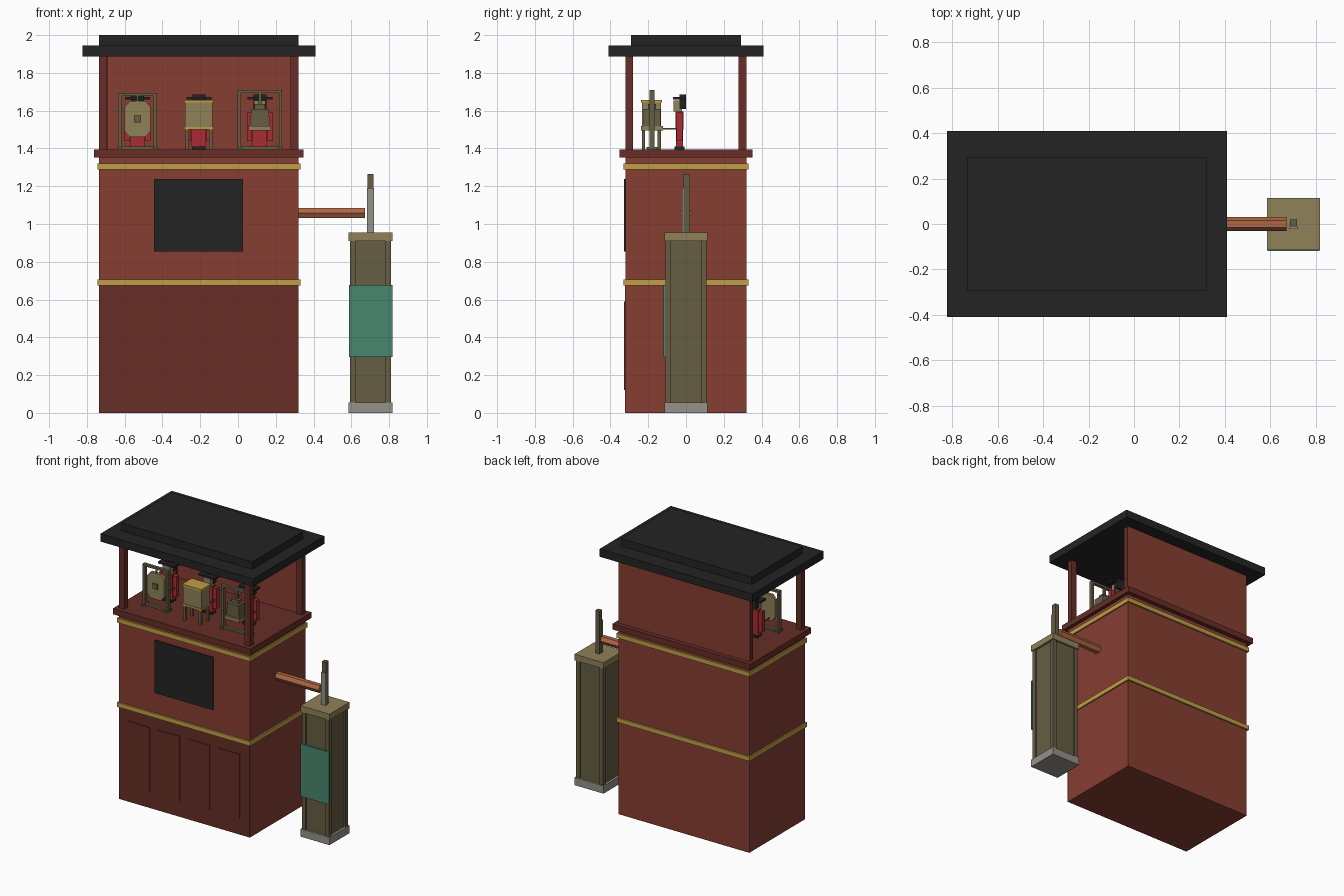
import bpy, bmesh, math

if "Cube" in bpy.data.objects:
    bpy.data.objects.remove(bpy.data.objects["Cube"])


def mat(name, hex_code):
    m = bpy.data.materials.new(name)
    rgb = [int(hex_code[i:i + 2], 16) / 255 for i in (0, 2, 4)]
    lin = [c / 12.92 if c <= 0.04045 else ((c + 0.055) / 1.055) ** 2.4 for c in rgb]
    m.diffuse_color = (*lin, 1)
    m.use_nodes = True
    m.node_tree.nodes["Principled BSDF"].inputs["Base Color"].default_value = m.diffuse_color
    return m


RED = mat("brick red", "863d31")
DARK = mat("dark red", "672e26")
GOLD = mat("gold", "c09f45")
BLACK = mat("black", "242424")
OLIVE = mat("dark olive", "665d42")
TAN = mat("tan", "8f8259")
GREY = mat("grey", "95928a")
GREEN = mat("green", "48866c")
COPPER = mat("copper", "af6744")
CRIMSON = mat("crimson", "a82c33")


def finish(name, bm, material):
    bmesh.ops.recalc_face_normals(bm, faces=bm.faces)
    me = bpy.data.meshes.new(name)
    bm.to_mesh(me)
    bm.free()
    me.materials.append(material)
    ob = bpy.data.objects.new(name, me)
    bpy.context.collection.objects.link(ob)
    return ob


def box(name, x, y, z, material):
    """Box from (min, max) ranges."""
    bm = bmesh.new()
    bmesh.ops.create_cube(bm, size=1)
    for v in bm.verts:
        v.co = [r[0] + (c + 0.5) * (r[1] - r[0]) for c, r in zip(v.co, (x, y, z))]
    return finish(name, bm, material)


def prism(name, points, depth, place, material):
    """Extrude a 2D outline; place maps (u, v, d) to a 3D position."""
    bm = bmesh.new()
    a, b = [[bm.verts.new(place(u, v, d)) for u, v in points] for d in depth]
    bm.faces.new(a)
    bm.faces.new(b[::-1])
    n = len(a)
    for i in range(n):
        bm.faces.new((a[i], b[i], b[(i + 1) % n], a[(i + 1) % n]))
    return finish(name, bm, material)


def around(c, r):
    return (c - r, c + r)


# Cabinet body
X0, X1, CX = -0.735, 0.32, -0.2075
box("cabinet", (X0, X1), (-0.32, 0.32), (0, 1.355), RED)
box("lower_front", (X0, X1), (-0.323, -0.315), (0.002, 0.675), DARK)
for i in range(4):
    box("front_panel", around(CX + (i - 1.5) * 0.242, 0.088), (-0.329, -0.32), (0.12, 0.59), DARK)
for z in (0.674, 1.289):
    box("gold_trim", (X0 - 0.01, X1 + 0.01), (-0.332, 0.332), (z, z + 0.032), GOLD)
box("screen", (-0.445, 0.027), (-0.329, -0.315), (0.855, 1.238), BLACK)
box("stage_ledge", (-0.763, 0.346), (-0.352, 0.352), (1.352, 1.394), DARK)

# Stage back wall, posts and roof
box("back_wall", (X0, X1), (0.29, 0.32), (1.39, 1.895), RED)
for x in (X0, X1 - 0.042):
    box("front_post", (x, x + 0.042), (-0.32, -0.28), (1.39, 1.895), DARK)
    box("back_post", (x - 0.001, x + 0.043), (0.278, 0.316), (1.39, 1.895), DARK)
box("roof_eave", (-0.823, 0.41), (-0.41, 0.41), (1.888, 1.945), BLACK)
box("roof_top", (X0, X1), (-0.292, 0.292), (1.945, 2.0), BLACK)

# Side pillar with corner strips
PX = 0.702
box("pillar_base", around(PX, 0.117), around(0, 0.115), (0, 0.056), GREY)
box("pillar_core", around(PX, 0.1), around(0, 0.1), (0.05, 0.92), OLIVE)
for sx in (-1, 1):
    for sy in (-1, 1):
        box("pillar_corner", around(PX + sx * 0.094, 0.015), around(sy * 0.094, 0.015), (0.05, 0.92), OLIVE)
box("pillar_cap", around(PX, 0.117), around(0, 0.115), (0.91, 0.955), TAN)
box("green_plate", around(PX, 0.115), (-0.118, -0.108), (0.295, 0.678), GREEN)

# Lever and hexagonal arm
box("lever", around(PX, 0.016), (-0.012, 0.02), (0.95, 1.266), OLIVE)
box("lever_plate", around(PX, 0.019), (-0.021, -0.012), (0.95, 1.19), GREY)
hexagon = [(0.031 * math.cos(i * math.pi / 3), 0.031 * math.sin(i * math.pi / 3)) for i in range(6)]
prism("arm", hexagon, (0.3, 0.672), lambda u, v, d: (d, u, 1.058 + v), COPPER)


# Stage figures
def figure(x, arms):
    box("figure_feet", around(x, 0.036), (-0.06, -0.008), (1.392, 1.41), BLACK)
    box("figure_legs", around(x, 0.038), (-0.052, -0.016), (1.41, 1.5), CRIMSON)
    box("figure_torso", around(x, 0.04), (-0.056, -0.012), (1.5, 1.595), CRIMSON)
    box("figure_head", around(x, 0.03), (-0.065, -0.02), (1.595, 1.655), TAN)
    box("hat_crown", around(x, 0.034), (-0.035, 0.0), (1.61, 1.685), BLACK)
    box("hat_brim", around(x, 0.066), (-0.068, -0.005), (1.658, 1.672), BLACK)
    for s in (-1, 1):
        box("figure_arm", around(x + s * 0.055, 0.014), (-0.05, -0.018), (1.44, 1.59), CRIMSON)
        if arms:
            box("striker", around(x + s * 0.055, 0.004), (-0.125, -0.03), (1.5, 1.508), OLIVE)


# Hanging frames
def frame(x, half, top):
    for s in (-1, 1):
        box("frame_leg", around(x + s * (half - 0.009), 0.009), (-0.192, -0.166), (1.392, top), OLIVE)
        box("frame_foot", around(x + s * (half - 0.009), 0.011), (-0.208, -0.15), (1.392, 1.408), OLIVE)
    for z in (1.394, top - 0.016):
        box("frame_rail", around(x, half), (-0.19, -0.168), (z, z + 0.016), OLIVE)


LX, MX, RX = -0.532, -0.207, 0.116
for fx, arms in ((LX, True), (MX, True), (RX, True)):
    figure(fx, arms)

# Left: octagonal gong with a boss
frame(LX, 0.103, 1.694)
gong = [(sx * u, v) for sx, u, v in ((1, 0.042, 0.095), (1, 0.068, 0.065), (1, 0.068, -0.065), (1, 0.042, -0.095),
                                     (-1, 0.042, -0.095), (-1, 0.068, -0.065), (-1, 0.068, 0.065), (-1, 0.042, 0.095))]
prism("gong", gong, (-0.19, -0.168), lambda u, v, d: (LX + u, d, 1.555 + v), TAN)
box("gong_boss", around(LX, 0.019), (-0.2, -0.185), (1.537, 1.575), OLIVE)
box("gong_hanger", around(LX, 0.006), (-0.183, -0.175), (1.64, 1.685), OLIVE)

# Middle: drum on a stand
box("drum", around(MX, 0.073), (-0.232, -0.132), (1.505, 1.648), TAN)
for z in (1.5, 1.642):
    box("drum_rim", around(MX, 0.078), (-0.238, -0.127), (z, z + 0.014), GOLD)
for s in (-1, 1):
    for y in (-0.225, -0.142):
        box("drum_leg", around(MX + s * 0.063, 0.009), around(y, 0.009), (1.392, 1.505), OLIVE)

# Right: tapered bell
frame(RX, 0.118, 1.71)
bell = [(-0.055, 1.515), (0.055, 1.515), (0.045, 1.61), (-0.045, 1.61)]
prism("bell", bell, (-0.225, -0.135), lambda u, v, d: (RX + u, d, v), OLIVE)
box("bell_rim", around(RX, 0.06), (-0.238, -0.122), (1.495, 1.52), TAN)
box("bell_crown", around(RX, 0.028), (-0.2, -0.158), (1.61, 1.635), OLIVE)
box("bell_hanger", around(RX, 0.008), (-0.187, -0.171), (1.63, 1.7), OLIVE)
